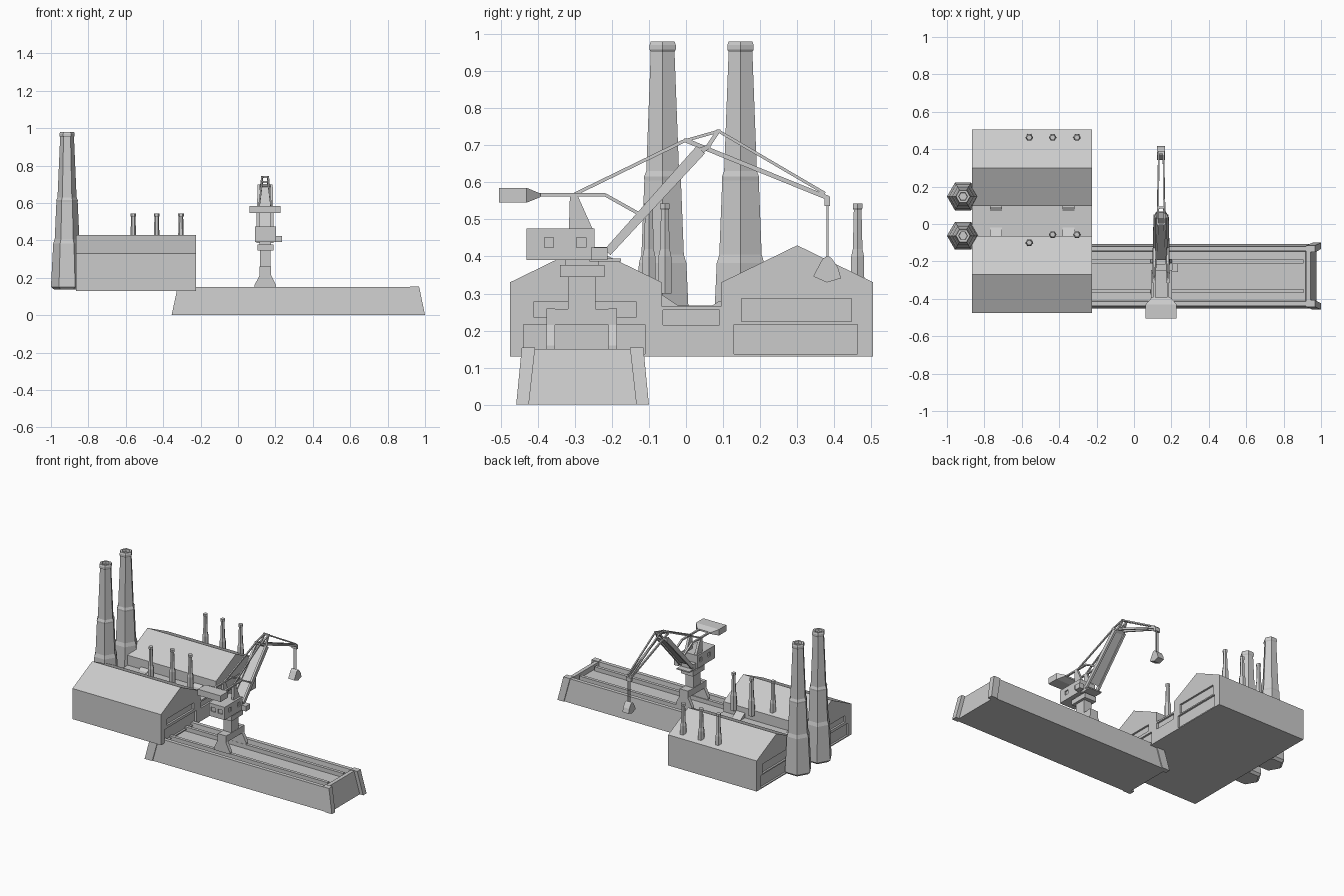
import bpy, bmesh, math
from mathutils import Vector

CX = 0.145   # crane centre line in x


def finish(name, bm):
    bmesh.ops.recalc_face_normals(bm, faces=bm.faces)
    me = bpy.data.meshes.new(name)
    bm.to_mesh(me)
    bm.free()
    ob = bpy.data.objects.new(name, me)
    bpy.context.collection.objects.link(ob)
    return ob


def loft(bm, rings):
    """Skin equal-length rings of points and cap both ends."""
    vs = [[bm.verts.new(p) for p in r] for r in rings]
    n = len(vs[0])
    for a, b in zip(vs, vs[1:]):
        for i in range(n):
            bm.faces.new((a[i], a[(i + 1) % n], b[(i + 1) % n], b[i]))
    bm.faces.new(vs[0][::-1])
    return bm.faces.new(vs[-1])


def rect(x0, x1, y0, y1, z):
    return [(x0, y0, z), (x1, y0, z), (x1, y1, z), (x0, y1, z)]


def solid(name, rings):
    bm = bmesh.new()
    loft(bm, rings)
    return finish(name, bm)


def box(name, x0, x1, y0, y1, z0, z1):
    return solid(name, [rect(x0, x1, y0, y1, z0), rect(x0, x1, y0, y1, z1)])


def prism(name, yz, x0, x1):
    return solid(name, [[(x, y, z) for y, z in yz] for x in (x0, x1)])


def hex_stack(name, x, y, prof, a0=0.0):
    return solid(name, [[(x + r * math.cos(a0 + i * math.pi / 3),
                          y + r * math.sin(a0 + i * math.pi / 3), z) for i in range(6)]
                        for r, z in prof])


def bar(name, p, q, w, h, w2=None, h2=None):
    """Beam from p to q, w wide in x and h thick, optionally tapering."""
    p, q = Vector(p), Vector(q)
    d = (q - p).normalized()
    n = d.cross(Vector((1, 0, 0))).normalized()
    s = n.cross(d)
    rings = []
    for c, a, b in ((p, w, h), (q, w2 or w, h2 or h)):
        rings.append([c + s * i * a / 2 + n * j * b / 2
                      for i, j in ((-1, -1), (1, -1), (1, 1), (-1, 1))])
    return solid(name, rings)


def cut(ob, boxes):
    bm = bmesh.new()
    for b in boxes:
        loft(bm, [rect(*b[:4], b[4]), rect(*b[:4], b[5])])
    cutter = finish(ob.name + "_cutter", bm)
    m = ob.modifiers.new("recesses", 'BOOLEAN')
    m.operation, m.object, m.solver = 'DIFFERENCE', cutter, 'EXACT'
    bpy.context.view_layer.objects.active = ob
    bpy.ops.object.modifier_apply(modifier=m.name)
    bpy.data.objects.remove(cutter)


# Gabled sheds with recessed doors and windows on both ends
X0, X1 = -0.865, -0.225
sheds = (("front_shed", -0.475, -0.065, (-0.41, -0.135, 0.235, 0.278), (-0.438, -0.11, 0.137, 0.217)),
         ("back_shed", 0.095, 0.505, (0.15, 0.447, 0.225, 0.287), (0.13, 0.462, 0.137, 0.217)))
for name, a, b, win, door in sheds:
    shed = prism(name, [(a, 0.13), (b, 0.13), (b, 0.33), ((a + b) / 2, 0.43), (a, 0.33)], X0, X1)
    cut(shed, [(x - 0.012, x + 0.012, *r) for x in (X0, X1) for r in (win, door)])

# Low link building with cross ribs on its roof
link = box("link_building", X0, X1, -0.07, 0.1, 0.13, 0.265)
cut(link, [(x - 0.012, x + 0.012, -0.062, 0.09, 0.215, 0.255) for x in (X0, X1)])
for i, x in enumerate((-0.738, -0.35)):
    prism(f"link_rib_{i}", [(-0.07, 0.26), (0.1, 0.26), (0.1, 0.28), (0.09, 0.28), (0.07, 0.267),
                            (-0.02, 0.267), (-0.04, 0.28), (-0.07, 0.30)], x - 0.031, x + 0.031)

# Tall hexagonal chimneys
tall = [(0.07, 0.138), (0.086, 0.152), (0.074, 0.382), (0.066, 0.405), (0.057, 0.605),
        (0.058, 0.615), (0.051, 0.63), (0.037, 0.952), (0.041, 0.958), (0.041, 0.97),
        (0.037, 0.98), (0.024, 0.98), (0.022, 0.965)]
for i, y in enumerate((-0.063, 0.147)):
    hex_stack(f"tall_chimney_{i}", -0.914, y, tall)

# Small roof vents
vent = [(0.021, 0.30), (0.02, 0.40), (0.015, 0.42), (0.012, 0.525), (0.015, 0.53), (0.015, 0.543)]
spots = [(x, 0.463) for x in (-0.56, -0.435, -0.305)] + [(-0.56, -0.1), (-0.435, -0.057), (-0.305, -0.057)]
for i, (x, y) in enumerate(spots):
    hex_stack(f"roof_vent_{i}", x, y, vent)

# Dock: tapered body with a sunken deck
bm = bmesh.new()
top = loft(bm, [rect(-0.335, 0.975, -0.452, -0.106, 0), rect(-0.29, 0.945, -0.438, -0.12, 0.15)])
bmesh.ops.recalc_face_normals(bm, faces=bm.faces)
bmesh.ops.inset_region(bm, faces=[top], thickness=0.035)
bmesh.ops.inset_region(bm, faces=[top], thickness=0.004)
bmesh.ops.translate(bm, verts=top.verts, vec=(0, 0, -0.03))
finish("dock", bm)
for i, y in enumerate((-0.2, -0.358)):
    box(f"crane_rail_{i}", -0.25, 0.905, y - 0.01, y + 0.01, 0.115, 0.147)

# Leaning buttresses at the dock corners
for side in (-1, 1):
    for end, (b0, b1, t0, t1) in enumerate(((-0.355, -0.30, -0.322, -0.265), (0.955, 1.0, 0.92, 0.968))):
        ys = [sorted((-0.279 + side * p, -0.279 + side * q)) for p, q in ((0.145, 0.179), (0.128, 0.164))]
        solid(f"dock_buttress_{end}_{side}", [rect(b0, b1, *ys[0], 0), rect(t0, t1, *ys[1], 0.154)])

# Crane portal, column and slewing ring
CY = -0.281
for s in (-1, 1):
    y0, y1 = sorted((CY + s * 0.072, CY + s * 0.095))
    solid(f"portal_leg_{s}", [rect(0.088, 0.204, y0, y1, 0.147), rect(0.088, 0.204, y0, y1, 0.16),
                              rect(0.116, 0.176, y0, y1, 0.215), rect(0.116, 0.176, y0, y1, 0.26)])
box("portal_beam", 0.116, 0.176, CY - 0.094, CY + 0.094, 0.215, 0.258)
box("column", 0.118, 0.174, -0.318, -0.244, 0.22, 0.35)
box("column_head", 0.104, 0.19, -0.34, -0.22, 0.345, 0.377)
box("slew_ring", 0.115, 0.177, -0.325, -0.235, 0.377, 0.392)

# Machinery house, platform and driver cab
house = box("machinery_house", 0.09, 0.204, -0.43, -0.247, 0.391, 0.475)
cut(house, [(x - 0.008, x + 0.008, y, y + 0.025, 0.424, 0.451) for x in (0.09, 0.204) for y in (-0.382, -0.295)] +
    [(x, x + 0.035, -0.438, -0.422, 0.424, 0.451) for x in (0.105, 0.155)])
box("platform", 0.1, 0.19, -0.26, -0.175, 0.387, 0.395)
box("boom_foot", 0.1, 0.19, -0.25, -0.215, 0.39, 0.425)
box("driver_cab", 0.204, 0.236, -0.256, -0.212, 0.39, 0.424)

# Mast frame, balance arms and counterweight
for s in (-1, 1):
    x = CX + s * 0.037
    prism(f"mast_{s}", [(-0.316, 0.47), (-0.25, 0.47), (-0.294, 0.568), (-0.313, 0.568)], x - 0.008, x + 0.008)
    bar(f"balance_arm_{s}", (x, -0.41, 0.566), (x, -0.217, 0.566), 0.012, 0.009)
    bar(f"arm_link_{s}", (x, -0.218, 0.566), (x, -0.125, 0.514), 0.012, 0.009)
    bar(f"upper_stay_{s}", (CX + s * 0.034, -0.30, 0.568), (CX + s * 0.016, 0.0, 0.714), 0.008, 0.009)
cw = [(-0.505, 0.083, 0.02), (-0.43, 0.083, 0.02), (-0.393, 0.05, 0.005)]
solid("counterweight", [[(CX + i * w, y, 0.565 + j * h) for i, j in ((-1, -1), (1, -1), (1, 1), (-1, 1))]
                        for y, w, h in cw])

# Boom: twin girders with a web plate and head
for s in (-1, 1):
    bar(f"boom_girder_{s}", (CX + s * 0.04, -0.212, 0.411), (CX + s * 0.034, 0.04, 0.688), 0.013, 0.022, 0.013, 0.03)
    bar(f"boom_head_strut_{s}", (CX + s * 0.02, 0.055, 0.69), (CX + s * 0.014, 0.088, 0.74), 0.009, 0.011)
bar("boom_web", (CX, -0.19, 0.435), (CX, 0.035, 0.682), 0.075, 0.008)
bar("boom_head", (CX, 0.035, 0.683), (CX, 0.065, 0.698), 0.08, 0.018, 0.05, 0.01)

# Jib: lower and upper chords meeting at the tip
for s in (-1, 1):
    root, peak = (CX + s * 0.02, 0.0, 0.713), (CX + s * 0.016, 0.088, 0.738)
    bar(f"jib_lower_{s}", root, (CX + s * 0.012, 0.385, 0.557), 0.009, 0.012)
    bar(f"jib_upper_{s}", peak, (CX + s * 0.012, 0.375, 0.57), 0.008, 0.008)
    bar(f"jib_back_{s}", root, peak, 0.009, 0.008)
    bar(f"hoist_cable_{s}", (CX + s * 0.006, 0.382, 0.54), (CX + s * 0.006, 0.382, 0.395), 0.004, 0.006)
for i, (y, z) in enumerate(((0.0, 0.713), (0.088, 0.738))):
    box(f"jib_pin_{i}", CX - 0.022, CX + 0.022, y - 0.005, y + 0.005, z - 0.005, z + 0.005)
box("jib_tip", CX - 0.018, CX + 0.018, 0.373, 0.389, 0.536, 0.56)

# Grab bucket
prism("grab", [(0.368, 0.393), (0.343, 0.346), (0.38, 0.33), (0.418, 0.341), (0.41, 0.37), (0.393, 0.395), (0.382, 0.402)],
      CX - 0.022, CX + 0.022)
